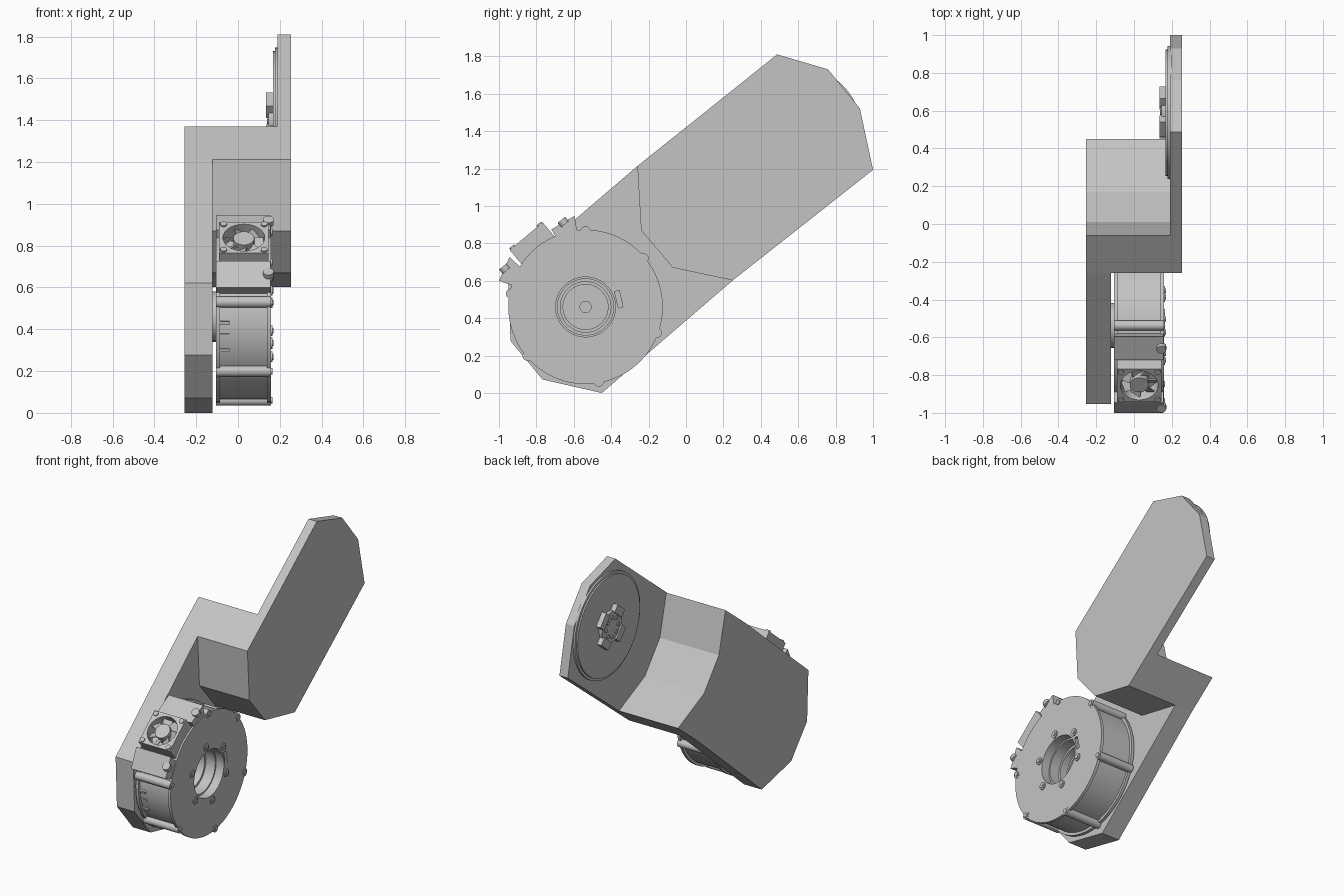
import bpy, bmesh
from math import radians, sin, cos, pi
from mathutils import Matrix, Vector

cube = bpy.data.objects.get("Cube")
if cube:
    bpy.data.objects.remove(cube, do_unlink=True)

grey = bpy.data.materials.new("light_grey")
grey.use_nodes = True
grey.diffuse_color = (0.55, 0.55, 0.55, 1)
grey.node_tree.nodes["Principled BSDF"].inputs["Base Color"].default_value = (0.55, 0.55, 0.55, 1)


def finish(name, bm, M=None, smooth=False):
    if M is not None:
        bm.transform(M)
    bmesh.ops.recalc_face_normals(bm, faces=bm.faces)
    mesh = bpy.data.meshes.new(name)
    bm.to_mesh(mesh)
    bm.free()
    mesh.materials.append(grey)
    ob = bpy.data.objects.new(name, mesh)
    bpy.context.collection.objects.link(ob)
    if smooth:
        activate(ob)
        bpy.ops.object.shade_smooth_by_angle(angle=radians(30))
    return ob


def activate(ob):
    bpy.ops.object.select_all(action='DESELECT')
    ob.select_set(True)
    bpy.context.view_layer.objects.active = ob


def prism(name, points, x0, x1, M=None):
    """Side outline in (y, z), extruded along x."""
    bm = bmesh.new()
    face = bm.faces.new([bm.verts.new((x0, y, z)) for y, z in points])
    ext = bmesh.ops.extrude_face_region(bm, geom=[face])
    verts = [v for v in ext["geom"] if isinstance(v, bmesh.types.BMVert)]
    bmesh.ops.translate(bm, verts=verts, vec=(x1 - x0, 0, 0))
    return finish(name, bm, M)


def box(name, lo, hi, M=None):
    return prism(name, [(lo[1], lo[2]), (hi[1], lo[2]), (hi[1], hi[2]), (lo[1], hi[2])], lo[0], hi[0], M)


def cylinder(name, start, axis, r, length, M=None, seg=24):
    bm = bmesh.new()
    bmesh.ops.create_cone(bm, cap_ends=True, segments=seg, radius1=r, radius2=r, depth=length)
    turn = Vector(axis).to_track_quat('Z', 'Y').to_matrix().to_4x4()
    centre = Vector(start) + Vector(axis) * length / 2
    bm.transform(Matrix.Translation(centre) @ turn)
    return finish(name, bm, M, smooth=seg > 8)


def lathe(name, profile, M, seg=72):
    """Closed (x, radius) profile turned about the x axis."""
    bm = bmesh.new()
    rings = []
    for k in range(seg):
        a = 2 * pi * k / seg
        rings.append([bm.verts.new((x, r * cos(a), r * sin(a))) for x, r in profile])
    n = len(profile)
    for k in range(seg):
        p, q = rings[k], rings[(k + 1) % seg]
        for i in range(n):
            j = (i + 1) % n
            bm.faces.new((p[i], p[j], q[j], q[i]))
    return finish(name, bm, M, smooth=True)


def cut(target, cutter):
    cutter.hide_render = True
    mod = target.modifiers.new("cut", 'BOOLEAN')
    mod.operation = 'DIFFERENCE'
    mod.solver = 'EXACT'
    mod.object = cutter
    activate(target)
    bpy.ops.object.modifier_apply(modifier=mod.name)
    bpy.data.objects.remove(cutter, do_unlink=True)


def frame(y, z, rim=90):
    """Local frame on an axle: y runs along the rim, z points outward."""
    return Matrix.Translation((0, y, z)) @ Matrix.Rotation(radians(rim - 90), 4, 'X')


# Arm: two offset plates joined by a block
hollow = [(0.45, 0.76), (0.17, 0.89), (0.01, 1.09), (-0.06, 1.37)]
nose = [(-0.26, 1.213), (-0.24, 0.87), (-0.07, 0.67), (0.25, 0.602)]
prism("lower_arm_plate", hollow + [nose[0], (-0.952, 0.621), (-0.938, 0.278), (-0.767, 0.072),
                                   (-0.45, 0), nose[3]], -0.255, -0.122)
prism("arm_block", hollow + nose, -0.122, 0.19)
prism("upper_arm_plate", nose + [(1.0, 1.193), (0.93, 1.52), (0.76, 1.73), (0.487, 1.81)], 0.19, 0.253)

# Motor body with stepped bore
axle = (-0.537, 0.46)
motor = frame(*axle)
body = lathe("motor_body", [
    (0.158, 0.16), (0.158, 0.413), (0.138, 0.413), (0.138, 0.395), (-0.085, 0.395), (-0.085, 0.413),
    (-0.105, 0.413), (-0.105, 0.03), (-0.07, 0.03), (-0.07, 0.12), (-0.02, 0.12), (-0.02, 0.135),
    (0.03, 0.135), (0.03, 0.15), (0.1, 0.15), (0.1, 0.16)], motor)

# Slots in the end face and connector opening in the shell
cut(body, box("face_slot", (0.14, -0.022, 0.21), (0.2, 0.022, 0.37), frame(*axle, 220)))
cut(body, box("small_slot", (0.14, -0.045, 0.17), (0.2, 0.045, 0.195), frame(*axle, 13)))
cut(body, cylinder("pin_hole", (0.13, 0.085, -0.107), (1, 0, 0), 0.02, 0.1, motor))
side = frame(*axle, 194)
cut(body, box("connector_opening", (-0.095, -0.1, 0.34), (-0.035, 0.1, 0.5), side))
box("connector", (-0.085, -0.06, 0.33), (-0.055, 0.06, 0.39), side)
for t in (-0.075, 0, 0.06):
    box("connector_rib", (-0.095, t, 0.33), (-0.04, t + 0.015, 0.4), side)
cylinder("mounting_spacer", (-0.13, 0, 0), (1, 0, 0), 0.12, 0.03, motor)

# Tie rods around the rim, and bolts around the bore
for a in (90, 40, -20, -80, -140, 170):
    m = frame(*axle, a)
    cylinder("tie_rod", (-0.105, 0, 0.405), (1, 0, 0), 0.027, 0.264, m, 20)
    cylinder("tie_rod_screw", (0.155, 0, 0.405), (1, 0, 0), 0.016, 0.01, m, 12)
for k in range(6):
    m = frame(*axle, 100 + 60 * k)
    cylinder("bore_bolt", (0.15, 0, 0.195), (1, 0, 0), 0.025, 0.014, m, 16)
    cylinder("bore_bolt_head", (0.16, 0, 0.195), (1, 0, 0), 0.014, 0.009, m, 6)

# Fan cradle on the rim
rim = frame(*axle, 130)
prism("fan_cradle", [(-0.265, 0.405), (-0.14, 0.466), (-0.13, 0.39), (0.12, 0.39), (0.126, 0.435),
                     (0.268, 0.411), (0.22, 0.33), (-0.22, 0.33)], -0.105, 0.155, rim)
for t, r in ((-0.2, 0.42), (0.2, 0.41)):
    cylinder("cradle_screw", (0.145, t, r), (0, 0, 1), 0.026, 0.03, rim, 16)

# Fan: frame, hub, blades and corner screws
fan = rim @ Matrix.Translation((0.028, 0, 0))
fan_frame = box("fan_frame", (-0.118, -0.115, 0.385), (0.118, 0.115, 0.494), fan)
cut(fan_frame, cylinder("fan_opening", (0, 0, 0.41), (0, 0, 1), 0.1, 0.2, fan, 40))
cylinder("fan_hub", (0, 0, 0.4), (0, 0, 1), 0.05, 0.09, fan)
for k in range(7):
    blade = (fan @ Matrix.Rotation(2 * pi * k / 7, 4, 'Z') @ Matrix.Translation((0.068, 0, 0.455))
             @ Matrix.Rotation(radians(35), 4, 'X'))
    box("fan_blade", (-0.025, -0.03, -0.003), (0.027, 0.03, 0.003), blade)
for sx in (-1, 1):
    for sy in (-1, 1):
        cylinder("fan_screw", (sx * 0.097, sy * 0.095, 0.49), (0, 0, 1), 0.016, 0.012, fan, 12)

# Output disc and hub on the upper plate
joint = frame(0.59, 1.395)
lathe("output_disc", [(0.2, 0.01), (0.2, 0.352), (0.178, 0.352), (0.178, 0.335),
                      (0.168, 0.335), (0.168, 0.01)], joint)
cylinder("output_hub", (0.145, 0, 0), (1, 0, 0), 0.105, 0.03, joint, 32)
for k in range(4):
    m = frame(0.59, 1.395, 40 + 90 * k)
    box("hub_lug", (0.135, -0.05, 0.085), (0.17, 0.05, 0.138), m)
for k in range(8):
    cylinder("hub_bolt", (0.138, 0, 0.065), (1, 0, 0), 0.013, 0.01, frame(0.59, 1.395, 45 * k), 10)
